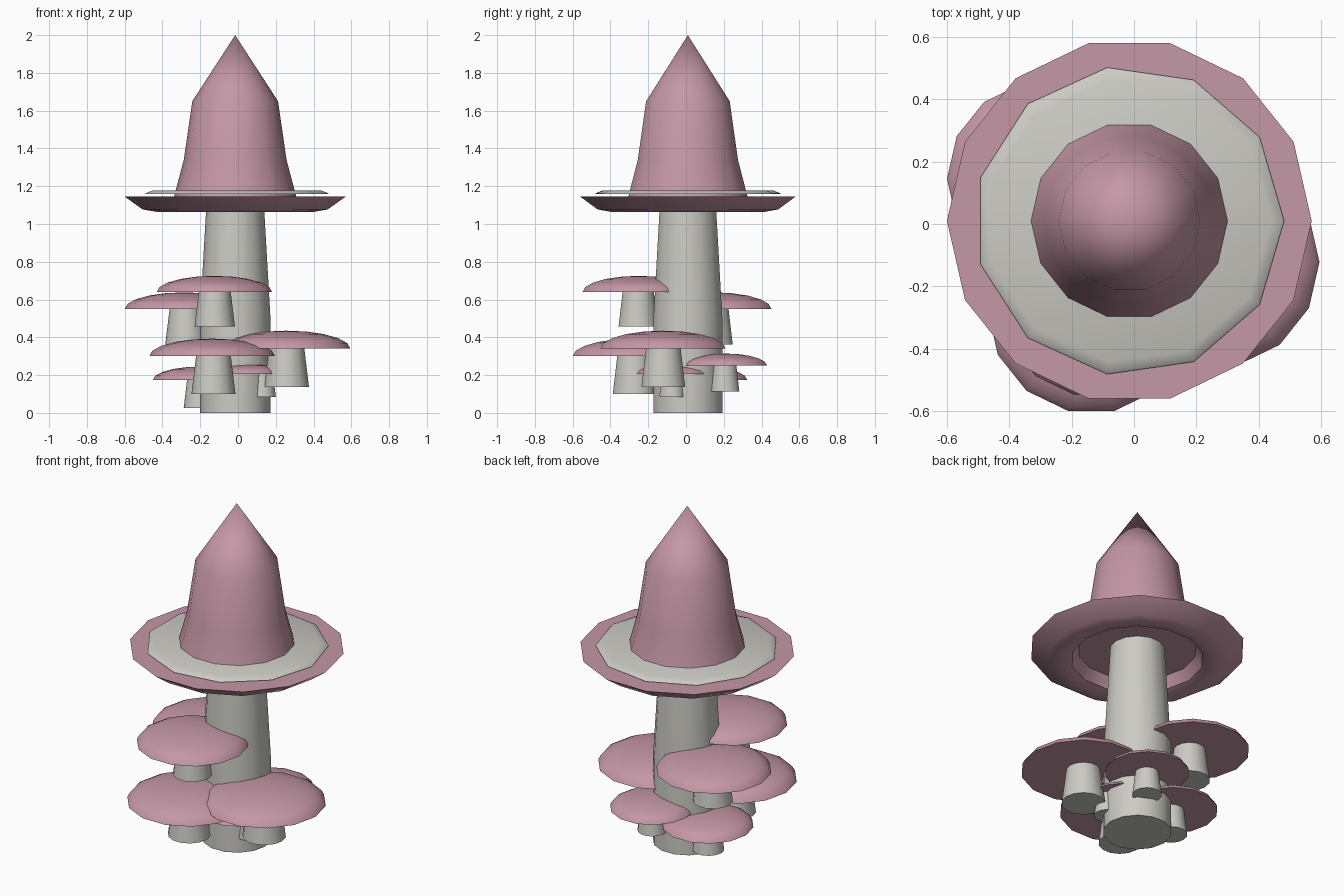
import bpy, bmesh, math

if "Cube" in bpy.data.objects:
    bpy.data.objects.remove(bpy.data.objects["Cube"])


def material(name, rgb):
    m = bpy.data.materials.new(name)
    m.diffuse_color = (*rgb, 1)
    m.use_nodes = True
    m.node_tree.nodes["Principled BSDF"].inputs["Base Color"].default_value = m.diffuse_color
    return m


PINK = material("dusty_pink", (0.56, 0.31, 0.385))
GREY = material("warm_grey", (0.60, 0.595, 0.55))
CX, CY = -0.015, 0.01  # axis of the main mushroom


def lathe(name, profile, sides, centre, mat, loop=False):
    """Spin (radius, z) points around a vertical axis; radius 0 makes a tip."""
    bm = bmesh.new()
    rings = []
    for r, z in profile:
        if r == 0:
            rings.append([bm.verts.new((0, 0, z))] * sides)
        else:
            rings.append([bm.verts.new((r * math.cos(2 * math.pi * i / sides),
                                        r * math.sin(2 * math.pi * i / sides), z))
                          for i in range(sides)])
    pairs = list(zip(rings, rings[1:]))
    if loop:
        pairs.append((rings[-1], rings[0]))
    for a, b in pairs:
        for i in range(sides):
            j = (i + 1) % sides
            bm.faces.new(list(dict.fromkeys((a[i], a[j], b[j], b[i]))))
    if not loop:
        for ring in (rings[0], rings[-1]):
            if ring[0] is not ring[1]:
                bm.faces.new(ring)
    bmesh.ops.recalc_face_normals(bm, faces=bm.faces)
    me = bpy.data.meshes.new(name)
    bm.to_mesh(me)
    bm.free()
    me.materials.append(mat)
    ob = bpy.data.objects.new(name, me)
    ob.location = (centre[0], centre[1], 0)
    bpy.context.collection.objects.link(ob)
    bpy.ops.object.select_all(action='DESELECT')
    ob.select_set(True)
    bpy.context.view_layer.objects.active = ob
    bpy.ops.object.shade_smooth_by_angle(angle=math.radians(34))
    return ob


# Main mushroom: stem, brim ring, floating collar plate and pointed hat
lathe("main_stem", [(0.187, 0), (0.187, 0.5), (0.15, 1.14)], 14, (CX, CY), GREY)
lathe("hat_brim", [(0.585, 1.145), (0.49, 1.077), (0.41, 1.063), (0.36, 1.08), (0.32, 1.145)],
      14, (CX, CY), PINK, loop=True)
lathe("collar_plate", [(0.497, 1.158), (0.49, 1.164), (0.457, 1.177)], 11, (CX, CY), GREY)
lathe("pointed_hat", [(0.325, 1.14), (0.272, 1.34), (0.227, 1.65), (0, 2.0)],
      14, (CX, CY), PINK)

# Small side mushrooms: cap centre, cap radius, cap base height, stalk centre
SMALL = [
    ((-0.125, -0.25), 0.305, 0.64, (-0.123, -0.253)),
    ((-0.285, 0.145), 0.315, 0.55, (-0.275, 0.14)),
    ((0.255, -0.122), 0.34, 0.34, (0.257, -0.12)),
    ((-0.137, -0.275), 0.333, 0.30, (-0.13, -0.274)),
    ((-0.2, 0.08), 0.25, 0.175, (-0.2, 0.075)),
    ((0.035, -0.065), 0.20, 0.205, (0.13, -0.073)),
    ((0.08, 0.205), 0.23, 0.25, (0.08, 0.204)),
]
for n, (cap, r, z, stalk) in enumerate(SMALL, 1):
    dome = [(r * math.cos(t * math.pi / 10), z + 0.28 * r * math.sin(t * math.pi / 10))
            for t in range(5)] + [(0, z + 0.28 * r)]
    lathe(f"small_cap_{n}", dome, 14, cap, PINK)
    lathe(f"small_stalk_{n}", [(0.35 * r, z - 0.6 * r), (0.27 * r, z + 0.02)], 14, stalk, GREY)
